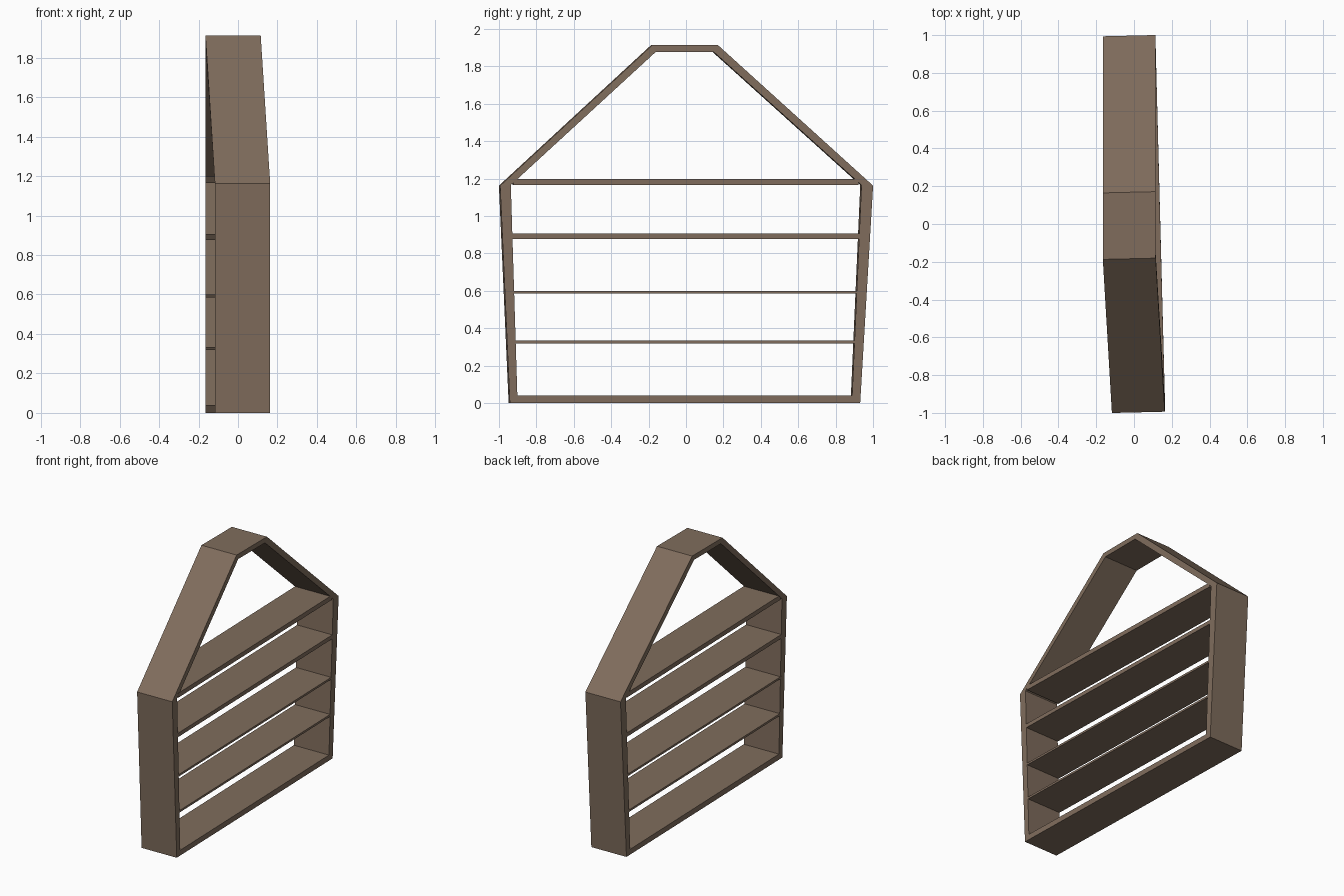
import bpy
import bmesh

if "Cube" in bpy.data.objects:
    bpy.data.objects.remove(bpy.data.objects["Cube"])

wood = bpy.data.materials.new("brown_wood")
wood.diffuse_color = (0.215, 0.152, 0.108, 1)
wood.use_nodes = True
wood.node_tree.nodes["Principled BSDF"].inputs["Base Color"].default_value = wood.diffuse_color

HALF = 0.14           # half depth of every board
YAW = 0.024           # the rack stands slightly turned


def finish(name, bm):
    bmesh.ops.recalc_face_normals(bm, faces=bm.faces)
    mesh = bpy.data.meshes.new(name)
    bm.to_mesh(mesh)
    bm.free()
    mesh.materials.append(wood)
    obj = bpy.data.objects.new(name, mesh)
    bpy.context.collection.objects.link(obj)
    return obj


def point(bm, xc, y, z, side):
    return bm.verts.new((xc + side * HALF, y + YAW * side * HALF, z))


LEFT, RIGHT = 0.023, -0.025   # depth centres at the two ends

# House-shaped frame: depth centre, outer (y, z), inner (y, z)
corners = [
    (LEFT, (-0.945, 0.0), (-0.905, 0.04)),
    (LEFT, (-0.997, 1.162), (-0.94, 1.165)),
    (RIGHT, (-0.184, 1.913), (-0.165, 1.877)),
    (RIGHT, (0.168, 1.913), (0.145, 1.877)),
    (RIGHT, (0.997, 1.162), (0.935, 1.165)),
    (RIGHT, (0.928, 0.0), (0.885, 0.04)),
]
bm = bmesh.new()
rings = [[point(bm, xc, *o, -1) for xc, o, i in corners],
         [point(bm, xc, *o, 1) for xc, o, i in corners],
         [point(bm, xc, *i, 1) for xc, o, i in corners],
         [point(bm, xc, *i, -1) for xc, o, i in corners]]
n = len(corners)
for r in range(4):
    a, b = rings[r], rings[(r + 1) % 4]
    for k in range(n):
        m = (k + 1) % n
        bm.faces.new((a[k], a[m], b[m], b[k]))
finish("house_frame", bm)

# Shelves: bottom and top heights
shelves = [(0.318, 0.333), (0.585, 0.600), (0.877, 0.906), (1.165, 1.198)]
for num, (z0, z1) in enumerate(shelves):
    bm = bmesh.new()
    yl = max(-0.925 - 0.03 * z0, -0.945)
    yr = min(0.90 + 0.035 * z0, 0.935)
    if num == 3:
        yl, yr = -0.925, 0.92
    loops = []
    for xc, y in ((LEFT, yl), (RIGHT, yr)):
        loops.append([point(bm, xc, y, z0, -1), point(bm, xc, y, z0, 1),
                      point(bm, xc, y, z1, 1), point(bm, xc, y, z1, -1)])
    for k in range(4):
        m = (k + 1) % 4
        bm.faces.new((loops[0][k], loops[0][m], loops[1][m], loops[1][k]))
    for lp in loops:
        bm.faces.new(lp)
    finish(f"shelf_{num + 1}", bm)
